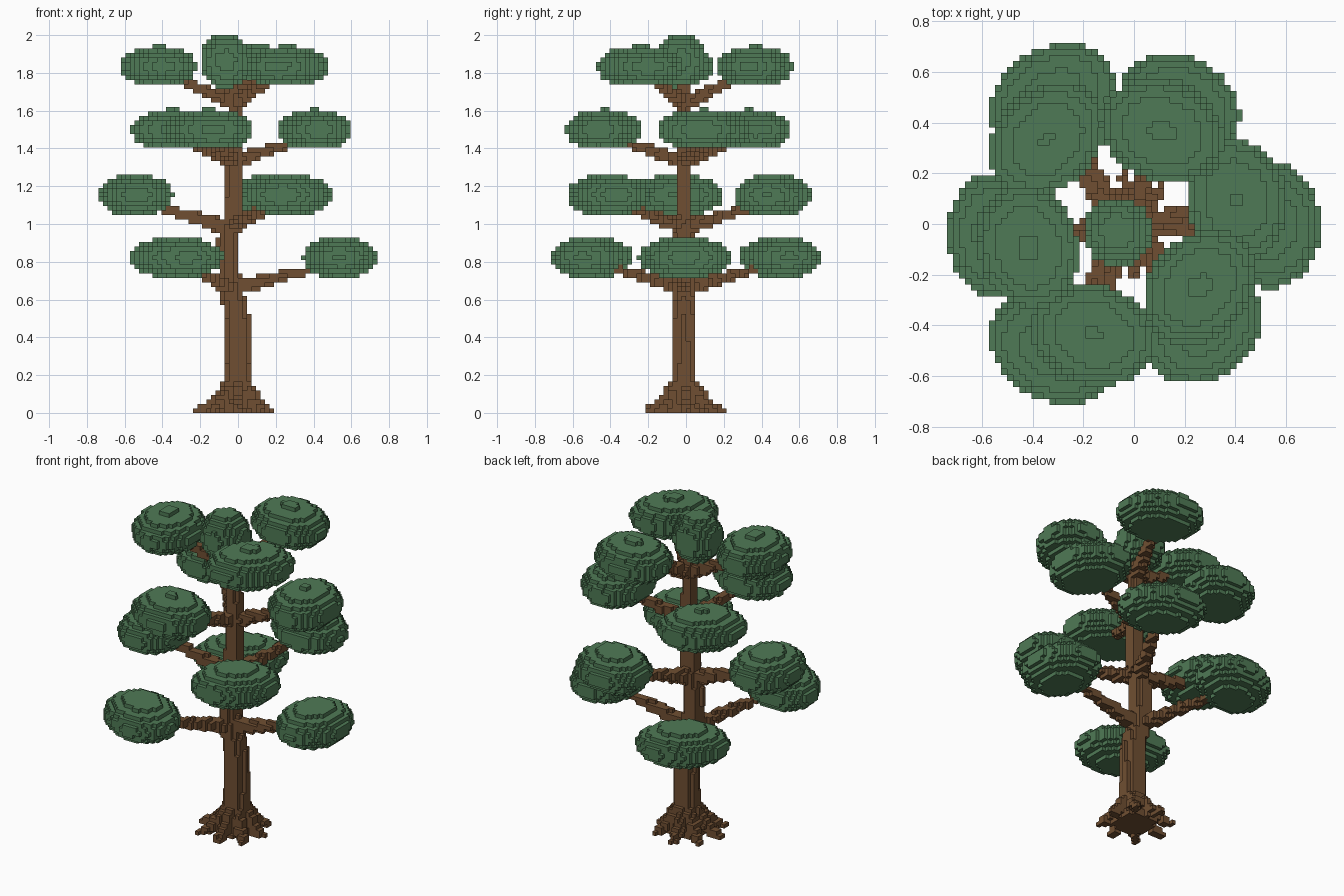
import bpy, bmesh, math, random
from mathutils import Vector

if "Cube" in bpy.data.objects:
    bpy.data.objects.remove(bpy.data.objects["Cube"])

random.seed(4)
V = 2 / 84                      # size of one cube
cells = {}                      # cube index -> part name


def material(name, rgb):
    m = bpy.data.materials.new(name)
    m.diffuse_color = (*rgb, 1)
    m.use_nodes = True
    m.node_tree.nodes["Principled BSDF"].inputs["Base Color"].default_value = m.diffuse_color
    return m


BARK = material("bark brown", (0.162, 0.078, 0.032))
LEAF = material("leaf green", (0.078, 0.195, 0.092))


def fill(part, lo, hi, inside):
    """Claim every cube in the box lo-hi whose centre passes the test."""
    a = [math.floor(c / V) for c in lo]
    b = [math.ceil(c / V) for c in hi]
    for i in range(a[0], b[0]):
        for j in range(a[1], b[1]):
            for k in range(max(0, a[2]), b[2]):
                p = Vector(((i + .5) * V, (j + .5) * V, (k + .5) * V))
                if inside(p):
                    cells[(i, j, k)] = part


def limb(part, p, q, r0, r1):
    """Tapered round limb from p to q."""
    p, q = Vector(p), Vector(q)
    d, r = q - p, max(r0, r1)

    def inside(c):
        t = min(1, max(0, (c - p).dot(d) / d.length_squared))
        return (c - p - d * t).length <= r0 + (r1 - r0) * t
    fill(part, [min(p[n], q[n]) - r for n in range(3)],
         [max(p[n], q[n]) + r for n in range(3)], inside)


def blob(part, c, radial, tangent, up, down, angle=0.0, floor=9):
    """Ellipsoid turned by angle about z, optionally flattened underneath."""
    co, si = math.cos(angle), math.sin(angle)
    m = max(radial, tangent)

    def inside(p):
        x, y, z = p.x - c[0], p.y - c[1], p.z - c[2]
        u, w = x * co + y * si, y * co - x * si
        h = up if z > 0 else down
        return z > -floor and (u / radial)**2 + (w / tangent)**2 + (z / h)**2 <= 1
    fill(part, (c[0] - m, c[1] - m, c[2] - down), (c[0] + m, c[1] + m, c[2] + up), inside)


# Trunk: gently bending stack of tapered pieces
path = [(0, -.01, 0, .068), (0, -.01, .5, .062), (-.045, -.01, .68, .06),
        (-.055, -.01, .92, .054), (-.025, -.01, 1.06, .046), (-.015, -.01, 1.35, .042),
        (-.02, -.01, 1.6, .034), (-.03, -.01, 1.78, .034)]
for a, b in zip(path, path[1:]):
    limb("trunk", a[:3], b[:3], a[3], b[3])

# Roots: ring of flaring toes
limb("roots", (-.01, -.01, 0), (-.01, -.01, .13), .125, .06)
for n in range(8):
    a = math.tau * n / 8 + .1
    dx, dy = math.cos(a), math.sin(a)
    limb("roots", (.05 * dx, .05 * dy - .01, .15), (.12 * dx - .015, .12 * dy - .01, .05), .03, .035)
    limb("roots", (.12 * dx - .015, .12 * dy - .01, .05), (.2 * dx - .02, .2 * dy - .01, .01), .035, .02)

# Tiers: pad height, branch start (x, z), pad centres
tiers = [
    (.825, -.03, .66, [(.54, -.005), (-.325, .495), (-.325, -.495)]),
    (1.155, -.045, .98, [(-.54, -.045), (.18, .462), (.275, -.412)]),
    (1.50, -.02, 1.33, [(.405, .095), (-.345, .333), (-.16, -.435)]),
    (1.835, -.02, 1.64, [(.11, .365), (-.417, -.09), (.258, -.248)]),
]
for t, (z, bx, bz, pads) in enumerate(tiers, 1):
    for n, (x, y) in enumerate(pads, 1):
        # Branch reaching under its pad
        f = .82
        limb(f"branches_{t}", (bx, -.01, bz),
             (bx + (x - bx) * f, y * f, z - .055), .044, .02)
for t, (z, bx, bz, pads) in enumerate(tiers, 1):
    for n, (x, y) in enumerate(pads, 1):
        # Leaf pad, wider across its branch, with small bumps on top
        ang = math.atan2(y, x - bx)
        name = f"leaf_pad_{t}_{n}"
        blob(name, (x, y, z), .198, .262 if t == 1 and n > 1 else .248, .108, .118, ang, .1)
        for _ in range(3):
            a, d = random.uniform(0, math.tau), random.uniform(.02, .11)
            blob(name, (x + d * math.cos(a), y + d * math.sin(a), z + .085 - d * .25),
                 .03, .03, .03, .03)

# Crown: round tuft at the very top
blob("crown", (-.065, -.03, 1.86), .136, .136, .15, .145)

# Cubes to meshes: only faces with no neighbour are made
CORNERS = {
    (1, 0, 0): ((1, 0, 0), (1, 1, 0), (1, 1, 1), (1, 0, 1)),
    (-1, 0, 0): ((0, 0, 0), (0, 0, 1), (0, 1, 1), (0, 1, 0)),
    (0, 1, 0): ((0, 1, 0), (0, 1, 1), (1, 1, 1), (1, 1, 0)),
    (0, -1, 0): ((0, 0, 0), (1, 0, 0), (1, 0, 1), (0, 0, 1)),
    (0, 0, 1): ((0, 0, 1), (1, 0, 1), (1, 1, 1), (0, 1, 1)),
    (0, 0, -1): ((0, 0, 0), (0, 1, 0), (1, 1, 0), (1, 0, 0)),
}
parts = {}
for c, part in cells.items():
    parts.setdefault(part, []).append(c)
for part, cubes in parts.items():
    bm, verts = bmesh.new(), {}
    for c in cubes:
        for d, quad in CORNERS.items():
            if tuple(c[n] + d[n] for n in range(3)) in cells:
                continue
            vs = []
            for q in quad:
                key = tuple(c[n] + q[n] for n in range(3))
                if key not in verts:
                    verts[key] = bm.verts.new([k * V for k in key])
                vs.append(verts[key])
            bm.faces.new(vs)
    mesh = bpy.data.meshes.new(part)
    bm.to_mesh(mesh)
    bm.free()
    mesh.materials.append(LEAF if part.startswith(("leaf", "crown")) else BARK)
    bpy.context.collection.objects.link(bpy.data.objects.new(part, mesh))
